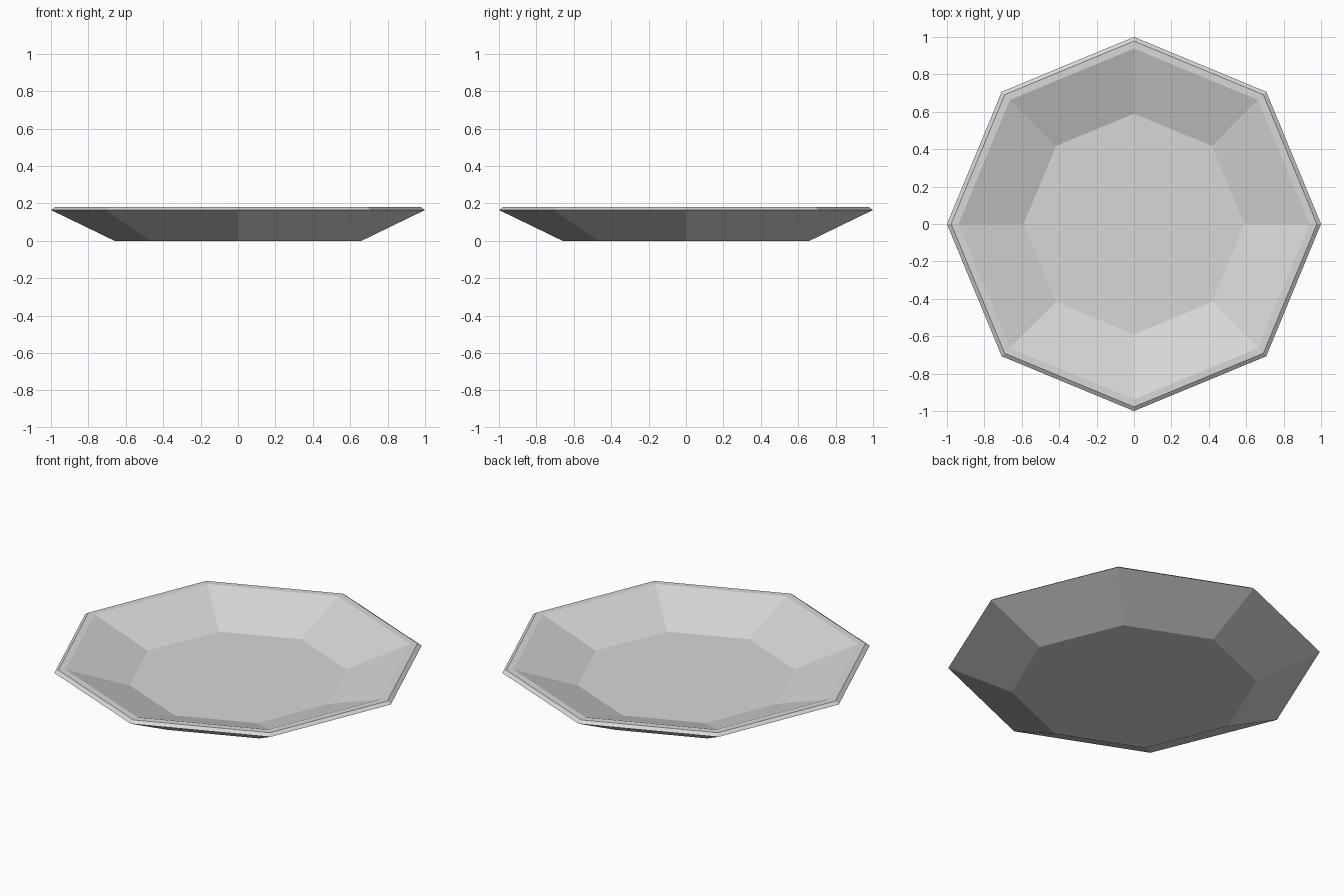
import bpy, bmesh, math

SIDES = 8

cube = bpy.data.objects.get("Cube")
if cube:
    bpy.data.objects.remove(cube, do_unlink=True)

# Pale grey glaze
glaze = bpy.data.materials.new("pale_grey")
glaze.use_nodes = True
grey = (0.68, 0.68, 0.68, 1)
glaze.diffuse_color = grey
glaze.node_tree.nodes["Principled BSDF"].inputs["Base Color"].default_value = grey

# Plate profile as (radius, height), from underside to inner floor
profile = [
    (0.66, 0.0),      # foot
    (1.0, 0.165),     # outer rim
    (0.978, 0.18),    # bevelled rim top
    (0.938, 0.18),    # inner rim
    (0.59, 0.058),    # inner floor
]

bm = bmesh.new()
rings = []
for radius, height in profile:
    ring = []
    for i in range(SIDES):
        a = 2 * math.pi * i / SIDES
        ring.append(bm.verts.new((radius * math.cos(a), radius * math.sin(a), height)))
    rings.append(ring)

# Walls, rim and the two flat octagons
for low, high in zip(rings, rings[1:]):
    for i in range(SIDES):
        j = (i + 1) % SIDES
        bm.faces.new((low[i], low[j], high[j], high[i]))
bm.faces.new(rings[0][::-1])
bm.faces.new(rings[-1])
bmesh.ops.recalc_face_normals(bm, faces=bm.faces[:])

mesh = bpy.data.meshes.new("plate")
bm.to_mesh(mesh)
bm.free()
mesh.materials.append(glaze)
plate = bpy.data.objects.new("plate", mesh)
bpy.context.collection.objects.link(plate)
